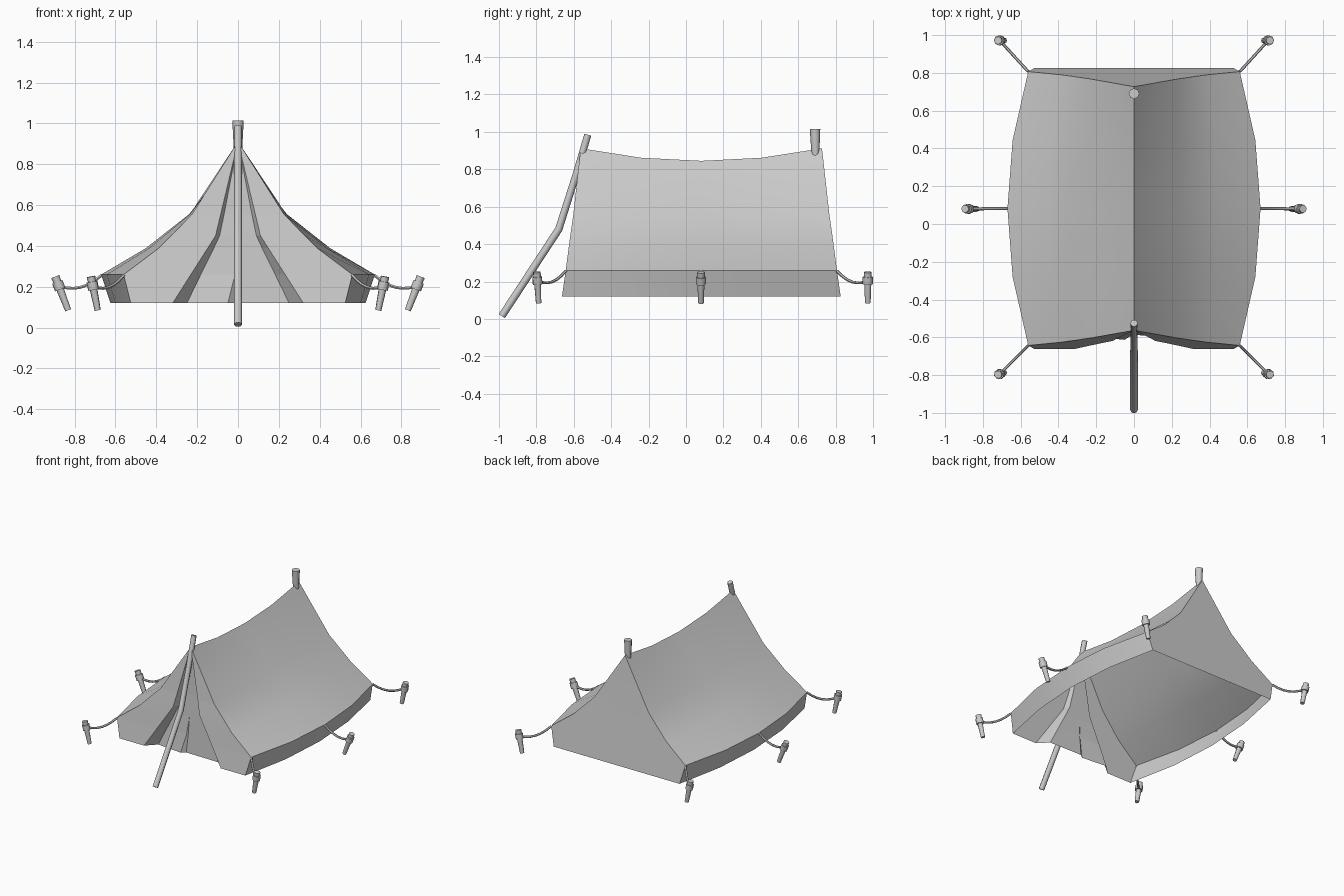
import bpy
from mathutils import Vector

if "Cube" in bpy.data.objects:
    bpy.data.objects.remove(bpy.data.objects["Cube"])

YC = 0.082                                  # tent centre along y
# end profile: z, x at ends, extra x at middle, half length
PROFILE = [(0.912, 0.0, 0.0, 0.645), (0.555, 0.225, 0.015, 0.685),
           (0.45, 0.328, 0.046, 0.70), (0.39, 0.387, 0.063, 0.708),
           (0.26, 0.56, 0.11, 0.725), (0.12, 0.525, 0.10, 0.745)]


def make(name, verts, faces, smooth=35):
    mesh = bpy.data.meshes.new(name)
    mesh.from_pydata([tuple(v) for v in verts], [], faces)
    mesh.validate()
    ob = bpy.data.objects.new(name, mesh)
    bpy.context.collection.objects.link(ob)
    bpy.ops.object.select_all(action='DESELECT')
    ob.select_set(True)
    bpy.context.view_layer.objects.active = ob
    if smooth:
        bpy.ops.object.shade_smooth_by_angle(angle=smooth * 3.14159 / 180)
    return ob


def sheet(name, rows, flip=False, smooth=25):
    n = len(rows[0])
    verts = [v for r in rows for v in r]
    faces = []
    for i in range(len(rows) - 1):
        for j in range(n - 1):
            f = (i * n + j, (i + 1) * n + j, (i + 1) * n + j + 1, i * n + j + 1)
            pts = []                        # drop doubled corners at the apex
            for k in f:
                if all((Vector(verts[k]) - Vector(verts[m])).length > 1e-5 for m in pts):
                    pts.append(k)
            if len(pts) > 2:
                faces.append(tuple(reversed(pts)) if flip else tuple(pts))
    return make(name, verts, faces, smooth)


def tube(name, path, radii, sides=8):
    path = [Vector(p) for p in path]
    verts, faces = [], []
    n = len(path)
    for i, p in enumerate(path):
        d = (path[min(i + 1, n - 1)] - path[max(i - 1, 0)]).normalized()
        rot = d.to_track_quat('Z', 'Y')
        for k in range(sides):
            a = 2 * 3.14159265 * k / sides
            off = Vector((1, 0, 0))
            off.rotate(Vector((0, 0, 1)).rotation_difference(Vector((0, 0, 1))))
            from math import cos, sin
            verts.append(p + rot @ (Vector((cos(a), sin(a), 0)) * radii[i]))
    for i in range(n - 1):
        for k in range(sides):
            m = (k + 1) % sides
            faces.append((i * sides + k, i * sides + m, (i + 1) * sides + m, (i + 1) * sides + k))
    faces.append(tuple(reversed(range(sides))))
    faces.append(tuple(range((n - 1) * sides, n * sides)))
    return make(name, verts, faces, 50)


# roof and side skirts: sagging ridge, bulging eaves
for side, label in ((1, "right"), (-1, "left")):
    rows = []
    for z, x, bulge, half in PROFILE:
        row = []
        for s in (-1, -0.5, 0, 0.5, 1):
            b = 1 - s * s
            zz = z - (0.067 * b if x == 0 else 0)
            row.append((side * (x + bulge * b), YC + half * s, zz))
        rows.append(row)
    sheet(label + "_roof", rows, flip=side < 0)

# back wall
sheet("back_wall", [[(x, YC + h, z), (0, YC + h, z), (-x, YC + h, z)]
                    for z, x, b, h in PROFILE])

# front wall with pleats and an overlapping centre seam
FOLDS = [(0, 0), (0.085, 0.068), (0.11, 0.09), (0.148, 0.118), (0.231, 0.182), (0.32, 0.25)]
front = []
for (z, x, b, h), (fo, fi) in zip(PROFILE, FOLDS):
    y = YC - h
    t = (0.912 - z) / 0.792
    lap = max(0, (0.32 - z) / 0.2)
    front.append([(-x, y, z), (-fo, y, z), (-fi, y + 0.07 * t, z),
                  (-0.05 * lap, y + 0.07 * t - 0.02 * lap, z),
                  (-0.02 * lap, y + 0.07 * t + 0.005 * lap, z),
                  (fi, y + 0.07 * t, z), (fo, y, z), (x, y, z)])
sheet("front_wall", front, smooth=0)

# poles
tube("front_pole", [(0, -0.985, 0.015), (0, -0.68, 0.48), (0, -0.585, 0.78), (0, -0.525, 0.985)],
     [0.02, 0.02, 0.019, 0.019])
tube("back_pole", [(0, 0.692, 0.86), (0, 0.69, 1.015)], [0.02, 0.028])

# guy ropes, pegs and knots: eave point, peg top, peg bottom
GUYS = [("back", (0.56, 0.807), (0.72, 0.972), (0.687, 0.972)),
        ("middle", (0.667, 0.082), (0.895, 0.08), (0.832, 0.08)),
        ("front", (0.56, -0.643), (0.72, -0.797), (0.687, -0.788))]
for side, label in ((1, "right"), (-1, "left")):
    for where, eave, top, bot in GUYS:
        name = label + "_" + where
        T = Vector((side * top[0], top[1], 0.25))
        B = Vector((side * bot[0], bot[1], 0.085))
        E = Vector((side * eave[0], eave[1], 0.257))
        tube(name + "_peg", [B, T], [0.015, 0.021])
        K = T.lerp(B, 0.27)
        d = (T - B).normalized() * 0.02
        tube(name + "_knot", [K - d, K + d], [0.027, 0.027])
        path = []
        for i in range(7):
            u = i / 6
            p = E.lerp(K, u)
            p.z -= 0.034 * 4 * u * (1 - u)
            path.append(p)
        tube(name + "_rope", path, [0.008] * 7, 6)
